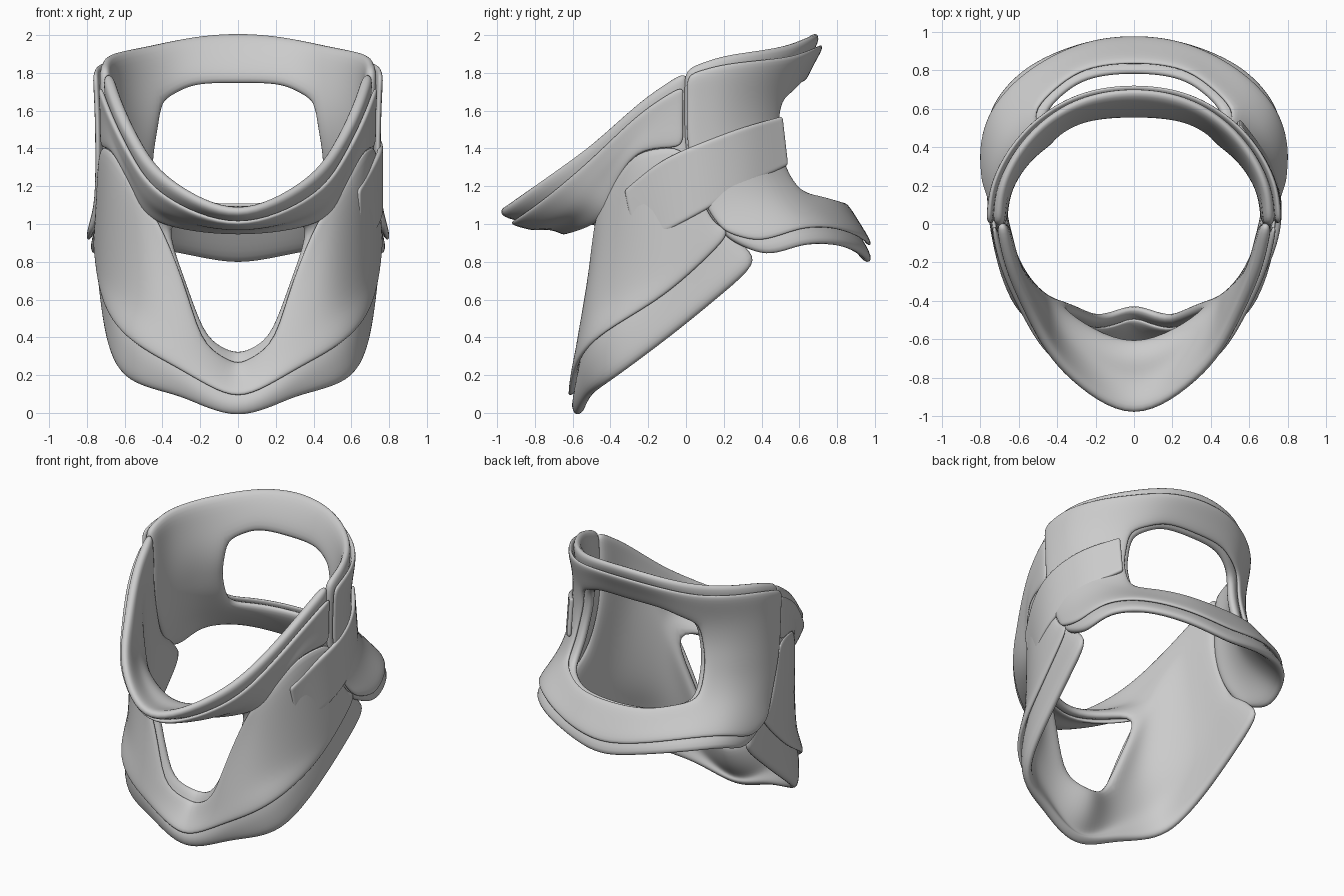
import bpy, bmesh
from mathutils import Vector

if "Cube" in bpy.data.objects:
    bpy.data.objects.remove(bpy.data.objects["Cube"])

# Control points of one half, centre line -> side; rows run from bottom to top
FRONT = [
    [(0, -.56, -.01), (.3, -.51, .09), (.6, -.38, .18), (.69, -.02, .45), (.73, .40, .80)],
    [(0, -.58, .05), (.3, -.55, .22), (.57, -.43, .40), (.675, -.1, .62), (.71, .25, .96)],
    [(0, -.43, .32), (.18, -.50, .42), (.45, -.45, .62), (.655, -.15, .82), (.70, .12, 1.06)],
    [(0, -.635, .97), (.40, -.435, 1.02), (.50, -.37, 1.16), (.62, -.24, 1.37), (.685, .02, 1.39)],
    [(0, -.82, 1.01), (.37, -.61, 1.10), (.5, -.46, 1.26), (.625, -.23, 1.50), (.685, .01, 1.63)],
    [(0, -1.01, 1.05), (.36, -.78, 1.22), (.53, -.50, 1.42), (.645, -.23, 1.66), (.695, .01, 1.82)],
]
BACK = [
    [(0, .98, .79), (.28, .94, .84), (.56, .82, .89), (.73, .63, .89), (.77, .43, .83), (.74, .22, .92)],
    [(0, .79, 1.10), (.28, .75, 1.11), (.47, .58, 1.15), (.62, .42, 1.15), (.69, .25, 1.12), (.70, .10, 1.08)],
    [(0, .66, 1.4), (.27, .61, 1.4), (.45, .47, 1.4), (.59, .35, 1.38), (.675, .18, 1.35), (.695, 0, 1.35)],
    [(0, .57, 1.74), (.25, .55, 1.73), (.41, .47, 1.64), (.57, .34, 1.62), (.675, .17, 1.6), (.70, -.01, 1.6)],
    [(0, .70, 2.01), (.25, .66, 1.99), (.46, .54, 1.95), (.61, .37, 1.92), (.695, .18, 1.89), (.71, -.01, 1.82)],
]


def spline(pts, t):
    """Smooth curve through pts at fractional index t."""
    n = len(pts) - 1
    i = min(max(int(t), 0), n - 1)
    f = t - i
    b, c = pts[i], pts[i + 1]
    a = pts[i - 1] if i > 0 else b * 2 - c
    d = pts[i + 2] if i + 2 <= n else c * 2 - b
    return (b * 2 + (c - a) * f + (a * 2 - b * 5 + c * 4 - d) * f ** 2
            + (b * 3 - a - c * 3 + d) * f ** 3) / 2


def refine(marks, n=2):
    out = [a + (b - a) * k / n for a, b in zip(marks, marks[1:]) for k in range(n)]
    return out + [marks[-1]]


def mirrored(grid):
    return [[Vector((-x, y, z)) for x, y, z in row[:0:-1]] + [Vector(p) for p in row] for row in grid]


def both(marks):
    return [-m for m in marks[:0:-1]] + marks


def layer(name, grid, rows, cols, lift, thick, hole=None, flip=False):
    """Skin over the grid between row and column marks; hole = (row a, row b, half width)."""
    mid = len(grid[0]) // 2
    us, vs = refine(cols), refine(rows)
    bm = bmesh.new()
    v = [[bm.verts.new(spline([spline(r, mid + u) for r in grid], w)) for u in us] for w in vs]
    for j in range(len(vs) - 1):
        for i in range(len(us) - 1):
            u, w = (us[i] + us[i + 1]) / 2, (vs[j] + vs[j + 1]) / 2
            if hole and hole[0] < w < hole[1] and abs(u) < hole[2]:
                continue
            q = [v[j][i], v[j][i + 1], v[j + 1][i + 1], v[j + 1][i]]
            f = bm.faces.new(q[::-1] if flip else q)
            f.smooth = True
    bmesh.ops.delete(bm, geom=[p for p in bm.verts if not p.link_faces], context='VERTS')
    bm.normal_update()
    for p, n in [(p, p.normal.copy()) for p in bm.verts]:
        p.co += n * lift
    me = bpy.data.meshes.new(name)
    bm.to_mesh(me)
    bm.free()
    ob = bpy.data.objects.new(name, me)
    bpy.context.collection.objects.link(ob)
    s = ob.modifiers.new("thickness", 'SOLIDIFY')
    s.thickness, s.offset = thick, 1
    s = ob.modifiers.new("smooth", 'SUBSURF')
    s.levels = s.render_levels = 2
    return ob


front, back = mirrored(FRONT), mirrored(BACK)

# Front half: thick padding, chin shell and chest plate
layer("front_padding", front, [0, 1, 2, 3, 4, 5], both([0, 1, 2, 3, 4]), -.035, .065, (2, 3, 1))
layer("chin_shell", front, [3.03, 4, 4.62], both([0, 1, 2, 3, 3.95]), .03, .03)
layer("chest_plate", front, [.97, 1.8, 3.08], both([0, 1.06, 2, 3, 4]), .03, .035, (1.8, 3.08, 1.06))

# Back half: thick padding and outer shell
layer("back_padding", back, [0, 1, 2, 3, 4], both([0, 1, 2, 3, 4, 5]), -.035, .065, (1, 3, 2), flip=True)
layer("back_shell", back, [.2, .96, 2, 3.1, 3.87], both([0, 1, 2.1, 3, 4, 4.95]), .03, .035,
      (.96, 3.1, 2.1), flip=True)

# Closing strap on the right side
low = [(.62, -.25, .86), (.71, -.08, .97), (.742, .1, 1.07), (.69, .31, 1.2), (.53, .53, 1.31)]
high = [(.62, -.32, 1.18), (.71, -.12, 1.34), (.742, .08, 1.43), (.68, .29, 1.51), (.53, .50, 1.57)]
strap = [[Vector(p) for p in row] for row in (low, high)]
layer("side_strap", strap, [0, .2, .5, .8, 1], [-2, -1.8, -1, 0, 1, 1.8, 2], 0, .03)
